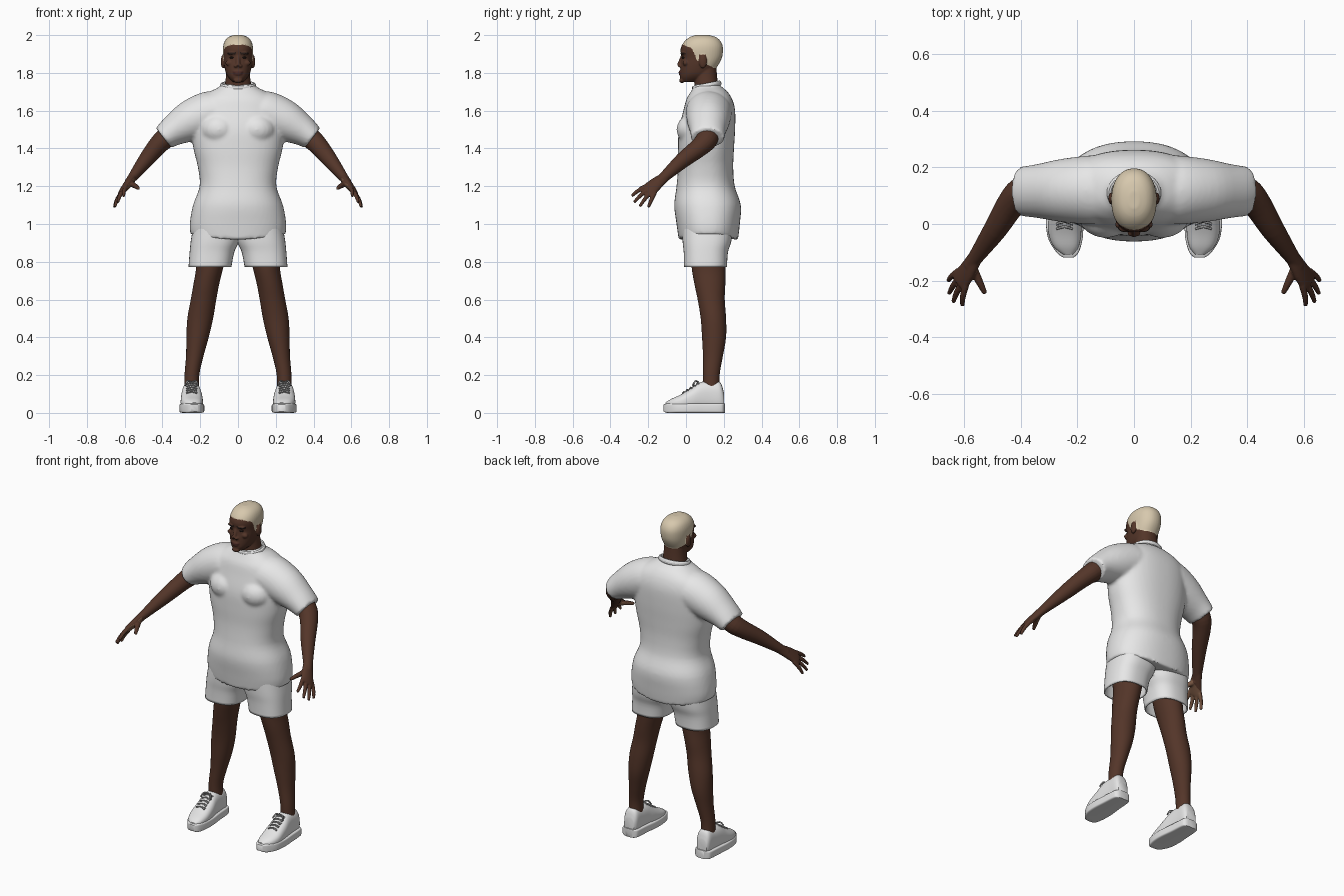
import bpy, bmesh, math
from mathutils import Vector, Matrix

cube = bpy.data.objects.get("Cube")
if cube:
    bpy.data.objects.remove(cube, do_unlink=True)


def material(name, r, g, b):
    m = bpy.data.materials.new(name)
    m.use_nodes = True
    m.diffuse_color = (r, g, b, 1)
    bsdf = m.node_tree.nodes["Principled BSDF"]
    bsdf.inputs["Base Color"].default_value = (r, g, b, 1)
    bsdf.inputs["Roughness"].default_value = 0.8
    return m


SKIN = material("dark brown skin", 0.088, 0.036, 0.022)
PALM = material("light brown palm", 0.19, 0.095, 0.055)
LIPS = material("lip brown", 0.075, 0.026, 0.02)
BROW = material("brow black", 0.02, 0.012, 0.01)
HAIR = material("blond hair", 0.68, 0.58, 0.42)
CLOTH = material("white cloth", 0.8, 0.8, 0.8)
SHOE = material("white shoe", 0.78, 0.78, 0.78)
LACE = material("grey lace", 0.32, 0.32, 0.32)


def refine(rows, k=4):
    """Catmull-Rom resampling of a list of equal-length tuples."""
    out = []
    last = len(rows) - 1
    for i in range(last):
        a, b, c, d = rows[max(i - 1, 0)], rows[i], rows[i + 1], rows[min(i + 2, last)]
        for j in range(k):
            t = j / k
            out.append([q + 0.5 * t * (r - p + t * (2 * p - 5 * q + 4 * r - s + t * (3 * (q - r) + s - p)))
                        for p, q, r, s in zip(a, b, c, d)])
    return out + [list(rows[-1])]


def skin_rings(bm, rings, cap=True):
    loops = [[bm.verts.new(p) for p in ring] for ring in rings]
    n = len(loops[0])
    for lo, hi in zip(loops, loops[1:]):
        for i in range(n):
            j = (i + 1) % n
            bm.faces.new((lo[i], lo[j], hi[j], hi[i]))
    if cap:
        bm.faces.new(loops[0][::-1])
        bm.faces.new(loops[-1])


def oval(n, power):
    for i in range(n):
        a = math.tau * i / n
        c, s = math.cos(a), math.sin(a)
        yield (math.copysign(abs(c) ** (2 / power), c), math.copysign(abs(s) ** (2 / power), s))


def loft(bm, rows, axis="z", power=2.2, n=40, cap=True):
    """Rows: position on the axis, x min, x max, other min, other max."""
    rings = []
    for t, a0, a1, b0, b1 in refine(rows):
        ring = []
        for c, s in oval(n, power):
            a, b = (a0 + a1) / 2 + c * (a1 - a0) / 2, (b0 + b1) / 2 + s * (b1 - b0) / 2
            ring.append((a, b, t) if axis == "z" else (a, t, b))
        rings.append(ring)
    skin_rings(bm, rings, cap)


def sym(rows):
    """Expand half widths to left and right limits."""
    return [(z, -h, h, y0, y1) for z, h, y0, y1 in rows]


def tube(bm, rows, side=(0, 1, 0), n=20):
    """Rows: x, y, z, radius along side, radius across it."""
    rows = refine(rows)
    pts = [Vector(r[:3]) for r in rows]
    rings = []
    for i, r in enumerate(rows):
        t = (pts[min(i + 1, len(pts) - 1)] - pts[max(i - 1, 0)]).normalized()
        u = Vector(side)
        u = (u - t * u.dot(t)).normalized()
        v = t.cross(u)
        rings.append([pts[i] + u * c * r[3] + v * s * r[4] for c, s in oval(n, 2)])
    skin_rings(bm, rings)


def ball(bm, centre, size):
    m = Matrix.Translation(centre) @ Matrix.Diagonal((*size, 1))
    bmesh.ops.create_uvsphere(bm, u_segments=20, v_segments=12, radius=1, matrix=m)


def finish(bm, name, mats, voxel=0, rule=None, mirror=False, thick=0, angle=50):
    bmesh.ops.recalc_face_normals(bm, faces=bm.faces)
    me = bpy.data.meshes.new(name)
    bm.to_mesh(me)
    bm.free()
    ob = bpy.data.objects.new(name, me)
    bpy.context.collection.objects.link(ob)
    if voxel:  # fuse overlapping volumes into one soft surface
        rm = ob.modifiers.new("fuse", "REMESH")
        rm.mode, rm.voxel_size = "VOXEL", voxel
        sm = ob.modifiers.new("soften", "SMOOTH")
        sm.factor, sm.iterations = 0.5, 4
        ev = ob.evaluated_get(bpy.context.evaluated_depsgraph_get())
        fused = bpy.data.meshes.new_from_object(ev)
        ob.modifiers.clear()
        ob.data = fused
        bpy.data.meshes.remove(me)
        fused.name = name
    ob.data.materials.clear()
    for m in mats:
        ob.data.materials.append(m)
    for p in ob.data.polygons:
        p.material_index = rule(p) if rule else 0
    bpy.ops.object.select_all(action="DESELECT")
    ob.select_set(True)
    bpy.context.view_layer.objects.active = ob
    bpy.ops.object.shade_smooth_by_angle(angle=math.radians(angle))
    if thick:
        ob.modifiers.new("thickness", "SOLIDIFY").thickness = thick
    if mirror:
        ob.modifiers.new("mirror", "MIRROR")
    return ob


# Shirt: torso, chest and sleeves fused together
bm = bmesh.new()
loft(bm, sym([(.915, .252, -.038, .275), (1.0, .255, -.05, .285), (1.1, .238, -.062, .29),
              (1.2, .203, -.05, .258), (1.3, .212, -.042, .25), (1.4, .236, -.042, .254),
              (1.5, .245, -.038, .26), (1.6, .24, -.014, .26), (1.66, .21, .002, .245),
              (1.70, .15, .025, .22), (1.725, .1, .04, .19), (1.74, .088, .045, .178)]), power=2.3, n=64)
for v in bm.verts:  # hem rises at the sides
    v.co.z += .03 * (v.co.x / .25) ** 2 * max(0, (1 - v.co.z) / .085)
for s in (-1, 1):
    ball(bm, (s * .1, .04, 1.5), (.1, .09, .085))
    tube(bm, [(s * x, y, z, a, b) for x, y, z, a, b in
              [(.09, .12, 1.595, .12, .1), (.15, .12, 1.585, .122, .118), (.25, .118, 1.545, .112, .11),
               (.34, .116, 1.495, .095, .083), (.395, .115, 1.455, .088, .066)]], n=32)
finish(bm, "shirt", [CLOTH], voxel=.01)

# Collar band
bpy.ops.mesh.primitive_torus_add(major_radius=.085, minor_radius=.011, major_segments=48, minor_segments=10,
                                 location=(0, .11, 1.732), rotation=(.2, 0, 0))
collar = bpy.context.object
collar.name = "shirt_collar"
collar.scale = (1, .82, 1.3)
collar.data.materials.append(CLOTH)
bpy.ops.object.shade_smooth_by_angle()

# Shorts: two open legs meeting in the middle
bm = bmesh.new()
loft(bm, [(.772, .035, .262, -.01, .217), (.85, .02, .256, -.012, .222), (.91, -.005, .25, -.018, .24),
          (1.0, -.02, .235, -.02, .25)], power=2.5, cap=False)
finish(bm, "shorts", [CLOTH], mirror=True, thick=.008)

# Bare legs
bm = bmesh.new()
loft(bm, [(.9, .05, .225, .02, .21), (.77, .078, .222, .03, .21), (.68, .1, .236, .045, .208),
          (.6, .115, .25, .062, .205), (.5, .132, .268, .078, .212), (.4, .155, .273, .085, .212),
          (.3, .183, .275, .09, .195), (.2, .205, .283, .09, .178), (.1, .205, .285, .09, .18)], power=2)
finish(bm, "legs", [SKIN], mirror=True)

# Arm, palm and fingers fused together
SPREAD = Vector((-.385, -.77, .51))
PALM_OUT = Vector((-.82, .04, -.56)).normalized()
bm = bmesh.new()
tube(bm, [(.3, .12, 1.53, .06, .06), (.385, .112, 1.455, .06, .056), (.43, .075, 1.41, .052, .05),
          (.49, -.02, 1.335, .042, .041), (.56, -.12, 1.245, .028, .025), (.58, -.15, 1.22, .026, .022)])
tube(bm, [(.555, -.11, 1.25, .027, .023), (.585, -.162, 1.21, .038, .021), (.612, -.2, 1.175, .043, .016),
          (.618, -.21, 1.168, .036, .01)], side=SPREAD)
tips = [(.605, -.288, 1.148), (.637, -.275, 1.115), (.652, -.245, 1.093), (.655, -.2, 1.088)]
for i, tip in enumerate(tips):
    tip = Vector(tip)
    root = Vector((.605, -.19, 1.183)) + SPREAD * (.033 - .022 * i)
    mid = root.lerp(tip, .55) - PALM_OUT * .005
    tube(bm, [(*root, .012, .012), (*mid, .011, .011), (*tip, .008, .008)], n=12)
tube(bm, [(.572, -.145, 1.215, .016, .016), (.547, -.2, 1.203, .014, .014), (.525, -.245, 1.187, .009, .009)], n=12)
finish(bm, "arms", [SKIN, PALM], voxel=.0045, mirror=True,
       rule=lambda p: int(p.center.y < -.15 and p.normal.dot(PALM_OUT) > .45))

# Head and neck, with hair, brows and lips marked on its faces
HAIRLINE = [(-.1, 1.95), (-.01, 1.948), (.03, 1.93), (.045, 1.9), (.058, 1.865), (.1, 1.85), (.15, 1.825), (.3, 1.825)]


def head_colour(p):
    x, y, z = p.center
    for (y0, z0), (y1, z1) in zip(HAIRLINE, HAIRLINE[1:]):
        if y0 <= y < y1 and z > z0 + (z1 - z0) * (y - y0) / (y1 - y0):
            ear = abs(x) > .078 and .06 < y < .115 and z < 1.896
            return 0 if ear else 1
    if y < .01 and .012 < abs(x) < .055 and 1.899 < z < 1.908:
        return 2
    if y < -.02 and abs(x) < .027 and 1.787 < z < 1.81:
        return 3
    return 0


bm = bmesh.new()
loft(bm, sym([(1.67, .085, .04, .19), (1.72, .073, .045, .172), (1.78, .064, .045, .165), (1.84, .06, .05, .16)]))
loft(bm, sym([(1.753, .028, -.022, .06), (1.775, .05, -.031, .11), (1.8, .064, -.031, .14), (1.84, .073, -.029, .17),
              (1.88, .077, -.024, .19), (1.92, .08, -.029, .196), (1.95, .077, -.02, .192), (1.975, .066, 0, .177),
              (1.992, .046, .025, .152), (2.001, .018, .055, .115)]))
tube(bm, [(0, -.018, 1.89, .01, .009), (0, -.03, 1.86, .011, .01), (0, -.036, 1.838, .012, .013)], side=(1, 0, 0))
ball(bm, (0, -.022, 1.76), (.024, .014, .014))
ball(bm, (0, -.026, 1.804), (.026, .014, .007))
ball(bm, (0, -.025, 1.793), (.022, .014, .007))
for s in (-1, 1):
    ball(bm, (s * .012, -.032, 1.837), (.011, .012, .008))
    ball(bm, (s * .03, -.015, 1.903), (.028, .015, .008))
    ball(bm, (s * .045, -.002, 1.852), (.022, .016, .016))
    ball(bm, (s * .08, .09, 1.86), (.011, .021, .036))
finish(bm, "head", [SKIN, HAIR, BROW, LIPS], voxel=.004, rule=head_colour)

# Eyes
bm = bmesh.new()
ball(bm, (.031, -.012, 1.881), (.013, .011, .006))
finish(bm, "eyes", [BROW], mirror=True)

# Shoes: upper, sole and laces
bm = bmesh.new()
loft(bm, [(-.108, .215, .25, .03, .055), (-.08, .195, .283, .02, .073), (-.03, .186, .302, .01, .096),
          (.03, .188, .302, .01, .132), (.075, .195, .298, .01, .162), (.13, .2, .293, .01, .168),
          (.18, .203, .29, .01, .163), (.2, .215, .28, .02, .11)], axis="y", power=2.5)
finish(bm, "shoe_uppers", [SHOE], mirror=True)
bm = bmesh.new()
loft(bm, [(-.118, .213, .25, .008, .045), (-.1, .195, .273, 0, .05), (-.05, .181, .303, 0, .05),
          (.02, .179, .311, 0, .05), (.1, .188, .306, 0, .05), (.18, .194, .3, 0, .05),
          (.2, .205, .287, 0, .05), (.206, .222, .268, 0, .05)], axis="y", power=7)
finish(bm, "shoe_soles", [SHOE], mirror=True)
bm = bmesh.new()
for i in range(5):
    y = -.01 + .018 * i
    z = .115 + .65 * y
    for d in (-.007, .007):
        tube(bm, [(.217, y - d, z - .004, .004, .004), (.245, y, z + .003, .004, .004),
                  (.273, y + d, z - .004, .004, .004)], n=8)
for s in (-1, 1):  # bow loops
    tube(bm, [(.245, .065, .163, .004, .004), (.245 + s * .022, .05, .168, .005, .005),
              (.245 + s * .034, .035, .145, .004, .004)], n=8)
finish(bm, "shoe_laces", [LACE], mirror=True)
